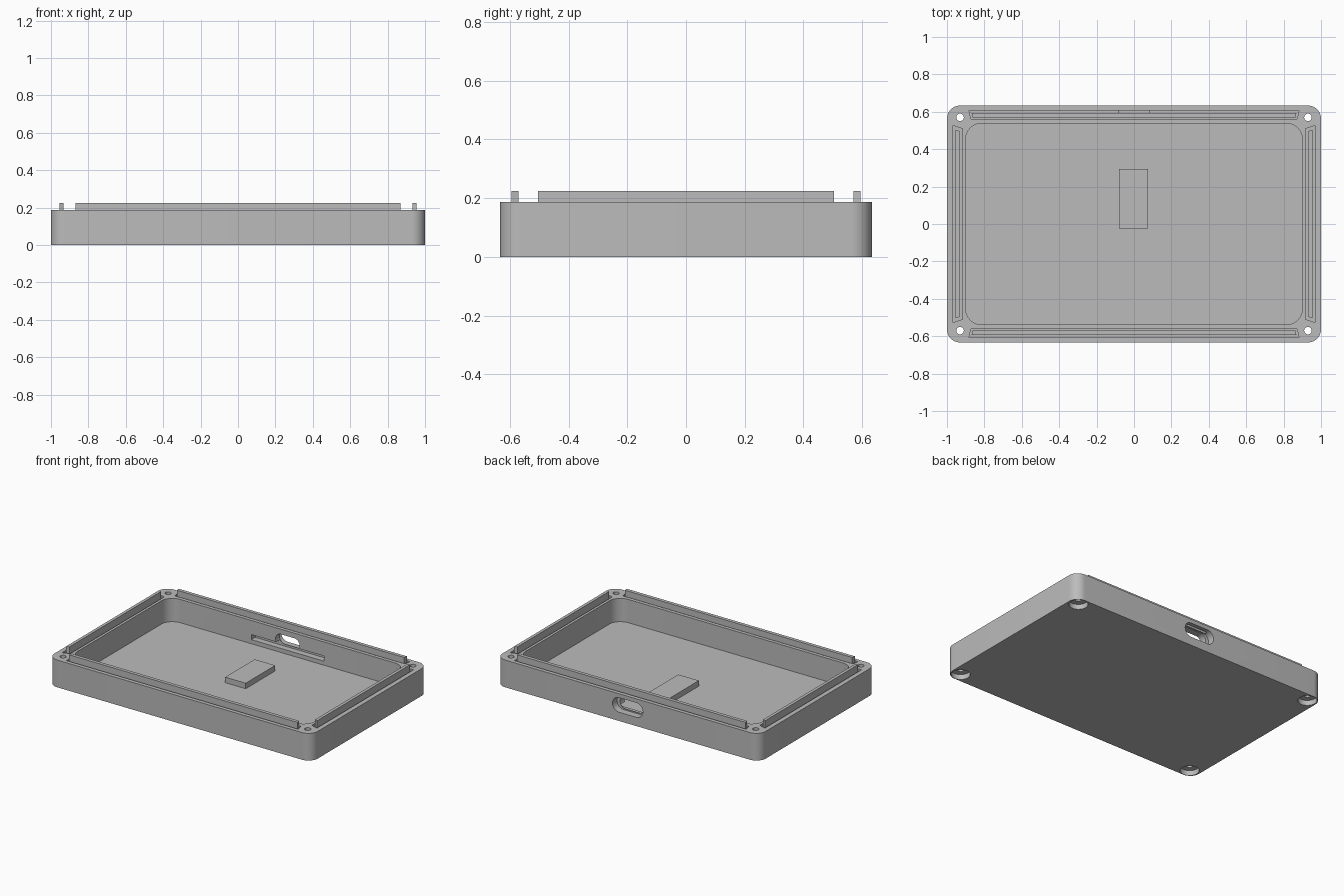
import bpy, bmesh, math
from mathutils import Matrix, Vector

cube = bpy.data.objects.get("Cube")
if cube:
    bpy.data.objects.remove(cube, do_unlink=True)

grey = bpy.data.materials.new("plain grey")
grey.use_nodes = True
COLOUR = (0.5, 0.5, 0.5, 1)
grey.diffuse_color = COLOUR
grey.node_tree.nodes["Principled BSDF"].inputs["Base Color"].default_value = COLOUR

RIM, FLOOR, RIDGE_TOP, GROOVE = 0.187, 0.027, 0.225, 0.157
HOLE_X, HOLE_Y = 0.93, 0.57
PORT_Z = 0.11


def rounded(hx, hy, r, steps=12):
    """Outline of a rounded rectangle."""
    pts = []
    for i, (sx, sy) in enumerate([(1, 1), (-1, 1), (-1, -1), (1, -1)]):
        for k in range(steps + 1):
            a = math.pi / 2 * (i + k / steps)
            pts.append((sx * (hx - r) + r * math.cos(a),
                        sy * (hy - r) + r * math.sin(a)))
    return pts


def rectangle(x0, x1, y0, y1):
    return [(x0, y0), (x1, y0), (x1, y1), (x0, y1)]


def circle(x, y, r, n=32):
    return [(x + r * math.cos(math.tau * i / n), y + r * math.sin(math.tau * i / n))
            for i in range(n)]


def prism(name, pts, z0, z1, matrix=Matrix()):
    """Extrude a flat outline from z0 to z1."""
    bm = bmesh.new()
    face = bm.faces.new([bm.verts.new((x, y, z0)) for x, y in pts])
    top = bmesh.ops.extrude_face_region(bm, geom=[face])["geom"]
    bmesh.ops.translate(bm, vec=Vector((0, 0, z1 - z0)),
                        verts=[v for v in top if isinstance(v, bmesh.types.BMVert)])
    bmesh.ops.remove_doubles(bm, verts=bm.verts, dist=1e-5)
    bmesh.ops.transform(bm, matrix=matrix, verts=bm.verts)
    bmesh.ops.recalc_face_normals(bm, faces=bm.faces)
    mesh = bpy.data.meshes.new(name)
    bm.to_mesh(mesh)
    bm.free()
    mesh.materials.append(grey)
    obj = bpy.data.objects.new(name, mesh)
    bpy.context.collection.objects.link(obj)
    return obj


def activate(obj):
    bpy.ops.object.select_all(action='DESELECT')
    obj.select_set(True)
    bpy.context.view_layer.objects.active = obj


def cut(obj, cutter):
    cutter.hide_render = True
    mod = obj.modifiers.new("cut", 'BOOLEAN')
    mod.operation, mod.solver, mod.object = 'DIFFERENCE', 'EXACT', cutter
    activate(obj)
    bpy.ops.object.modifier_apply(modifier=mod.name)
    bpy.data.objects.remove(cutter, do_unlink=True)


def strip(side, inner, outer, half_in, half_out):
    """Mitred strip outline along one of the four walls."""
    pts = [(-half_in, inner), (half_in, inner), (half_out, outer), (-half_out, outer)]
    turn = Matrix.Rotation(side * math.pi / 2, 2)
    return [tuple(turn @ Vector(p)) for p in pts]


# Tray with its cavity
tray = prism("tray", rounded(1, 0.633, 0.07), 0, RIM)
cut(tray, prism("cavity", rounded(0.9, 0.538, 0.085), FLOOR, 0.4))

# Screw holes, counterbored underneath
for sx in (-1, 1):
    for sy in (-1, 1):
        x, y = sx * HOLE_X, sy * HOLE_Y
        cut(tray, prism("screw_hole", circle(x, y, 0.02), -0.1, 0.4))
        cut(tray, prism("counterbore", circle(x, y, 0.06), -0.1, 0.035))

# Grooves in the rim, each holding a raised ridge
for side, name in enumerate(["back", "right", "front", "left"]):
    if side % 2 == 0:
        groove = (0.562, 0.606, 0.872, 0.882)
        ridge = (0.57, 0.594, 0.863, 0.868)
    else:
        groove = (0.918, 0.968, 0.51, 0.526)
        ridge = (0.933, 0.954, 0.497, 0.504)
    cut(tray, prism("groove", strip(side, *groove), GROOVE, 0.4))
    prism(name + "_ridge", strip(side, *ridge), GROOVE - 0.002, RIDGE_TOP)

# Cable port through the back wall: outer recess, inner opening, board slot
upright = Matrix.Translation((0, 0, PORT_Z)) @ Matrix.Rotation(math.pi / 2, 4, 'X')
cut(tray, prism("port_recess", rounded(0.115, 0.05, 0.0499), -0.75, -0.585, upright))
cut(tray, prism("port_opening", rounded(0.092, 0.042, 0.0419), -0.75, -0.45, upright))
cut(tray, prism("board_slot", rectangle(-0.275, 0.275, 0.45, 0.58), 0.055, 0.09))

# Raised pad on the floor
prism("floor_pad", rectangle(-0.08, 0.076, -0.025, 0.295), FLOOR - 0.005, 0.065)

activate(tray)
bpy.ops.object.shade_smooth_by_angle(angle=math.radians(30))
